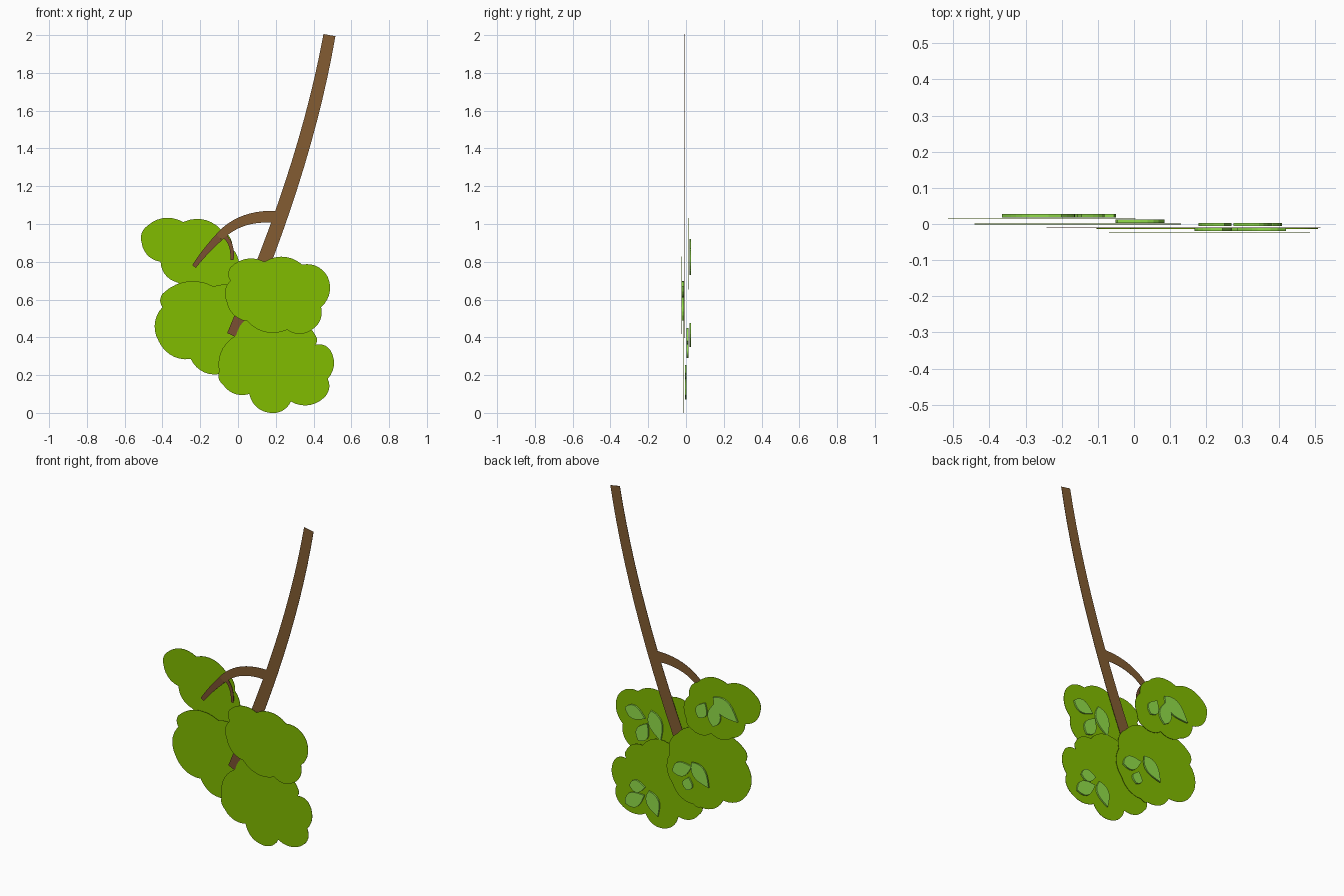
import bpy, bmesh, math
from mathutils import Vector

if "Cube" in bpy.data.objects:
    bpy.data.objects.remove(bpy.data.objects["Cube"])


def material(name, rgb):
    m = bpy.data.materials.new(name)
    m.diffuse_color = (*[((c / 255 + 0.055) / 1.055) ** 2.4 if c else 0 for c in rgb], 1)
    m.use_nodes = True
    m.node_tree.nodes["Principled BSDF"].inputs["Base Color"].default_value = m.diffuse_color
    return m


FOLIAGE = material("foliage_green", (129, 188, 0))
LEAF = material("light_leaf_green", (146, 222, 74))
BARK = material("bark_brown", (131, 92, 50))
TWIG = material("dark_bark", (123, 80, 50))


def plate(name, outlines, y, thick, mat):
    """Flat plates standing in the xz plane, from y to y + thick."""
    bm = bmesh.new()
    for o in outlines:
        f = bm.faces.new([bm.verts.new((p[0], y, p[1])) for p in o])
        r = bmesh.ops.extrude_face_region(bm, geom=[f])
        vs = [v for v in r["geom"] if isinstance(v, bmesh.types.BMVert)]
        bmesh.ops.translate(bm, verts=vs, vec=(0, thick, 0))
    bmesh.ops.recalc_face_normals(bm, faces=bm.faces)
    me = bpy.data.meshes.new(name)
    bm.to_mesh(me)
    bm.free()
    me.materials.append(mat)
    ob = bpy.data.objects.new(name, me)
    bpy.context.collection.objects.link(ob)


def lobes(*cusps, bulge=0.17, steps=7):
    """Cloud outline: rounded lobes between clockwise cusps."""
    out = []
    for i, c in enumerate(cusps):
        a, b = Vector(c), Vector(cusps[(i + 1) % len(cusps)])
        d = b - a
        n = Vector((-d.y, d.x)) * bulge
        for s in range(steps):
            t = s / steps
            out.append(a + d * t + n * math.sin(math.pi * t) ** 0.8)
    return out


def strip(a, b, c, w0, w1, steps=12):
    """Tapered band along a curve that starts at a, passes b and ends at c."""
    a, b, c = Vector(a), Vector(b), Vector(c)
    h = 2 * b - (a + c) / 2
    left, right = [], []
    for i in range(steps + 1):
        t = i / steps
        p = a * (1 - t) ** 2 + h * 2 * t * (1 - t) + c * t * t
        d = ((h - a) * (1 - t) + (c - h) * t).normalized()
        n = Vector((-d.y, d.x)) * (w0 + (w1 - w0) * t) / 2
        left.append(p + n)
        right.append(p - n)
    return left + right[::-1]


def leaf(base, tip):
    """Pointed leaf outline, widest nearer its base."""
    a, d = Vector(base), Vector(tip) - Vector(base)
    n = Vector((-d.y, d.x)).normalized() * (0.024 + 0.13 * d.length)
    side = [(i / 8, math.sin(math.pi * (i / 8) ** 0.8)) for i in range(9)]
    return ([a + d * t + n * s for t, s in side]
            + [a + d * t - n * s for t, s in side[-2:0:-1]])


# Foliage clumps
plate("upper_left_clump", [lobes(
    (-.41, .80), (-.51, .90), (-.48, .99), (-.29, 1.01), (-.09, .97), (-.03, .87),
    (-.01, .73), (-.05, .67), (-.18, .68), (-.32, .69))], 0.0135, 0.002, FOLIAGE)
plate("middle_left_clump", [lobes(
    (-.40, .56), (-.40, .63), (-.13, .67), (.06, .61), (.11, .47), (.09, .30),
    (-.05, .21), (-.10, .205), (-.25, .285), (-.42, .38))], -0.001, 0.002, FOLIAGE)
plate("lower_right_clump", [lobes(
    (-.01, .41), (.13, .53), (.30, .47), (.41, .41), (.41, .36), (.49, .33), (.475, .18),
    (.455, .08), (.28, .06), (.17, .0), (.06, .10), (-.08, .15), (-.10, .22))],
    -0.0135, 0.002, FOLIAGE)
plate("upper_right_clump", [lobes(
    (-.04, .77), (.14, .80), (.34, .785), (.475, .72), (.44, .56), (.39, .44),
    (.26, .44), (.05, .485), (-.06, .59), (-.04, .70))], -0.0235, 0.002, FOLIAGE)

# Main branch, side branch and twigs
plate("main_branch", [strip((.484, 2), (.318, 1.32), (.05, .58), .064, .078)],
      -0.0112, 0.002, BARK)
plate("branch_tip", [strip((.05, .58), (.01, .495), (-.03, .41), .078, .06, 2)],
      -0.0112, 0.002, TWIG)
plate("side_branch", [strip((.23, 1.036), (.04, 1.02), (-.10, .93), .065, .044)],
      -0.011, 0.0018, BARK)
plate("side_twigs", [strip((-.10, .93), (-.17, .855), (-.233, .775), .044, .024, 6),
                     strip((-.09, .95), (-.042, .895), (-.032, .81), .024, .018, 8)],
      -0.0108, 0.0018, TWIG)

# Single leaves on the back of each clump
plate("upper_left_leaves", [leaf((-.10, .76), (-.145, .86)), leaf((-.20, .73), (-.215, .88)),
                            leaf((-.20, .91), (-.365, .80))], 0.018, 0.009, LEAF)
plate("middle_left_leaves", [leaf((.085, .38), (-.045, .44)), leaf((-.01, .29), (-.025, .37))],
      0.003, 0.009, LEAF)
plate("middle_left_long_leaf", [leaf((-.055, .475), (-.17, .35))], 0.018, 0.009, LEAF)
plate("upper_right_leaves", [leaf((.42, .67), (.285, .635)), leaf((.33, .49), (.27, .61)),
                             leaf((.245, .695), (.18, .53))], -0.020, 0.009, LEAF)
plate("lower_right_leaves", [leaf((.38, .21), (.275, .225)), leaf((.41, .095), (.28, .175)),
                             leaf((.25, .21), (.19, .07))], -0.006, 0.009, LEAF)
